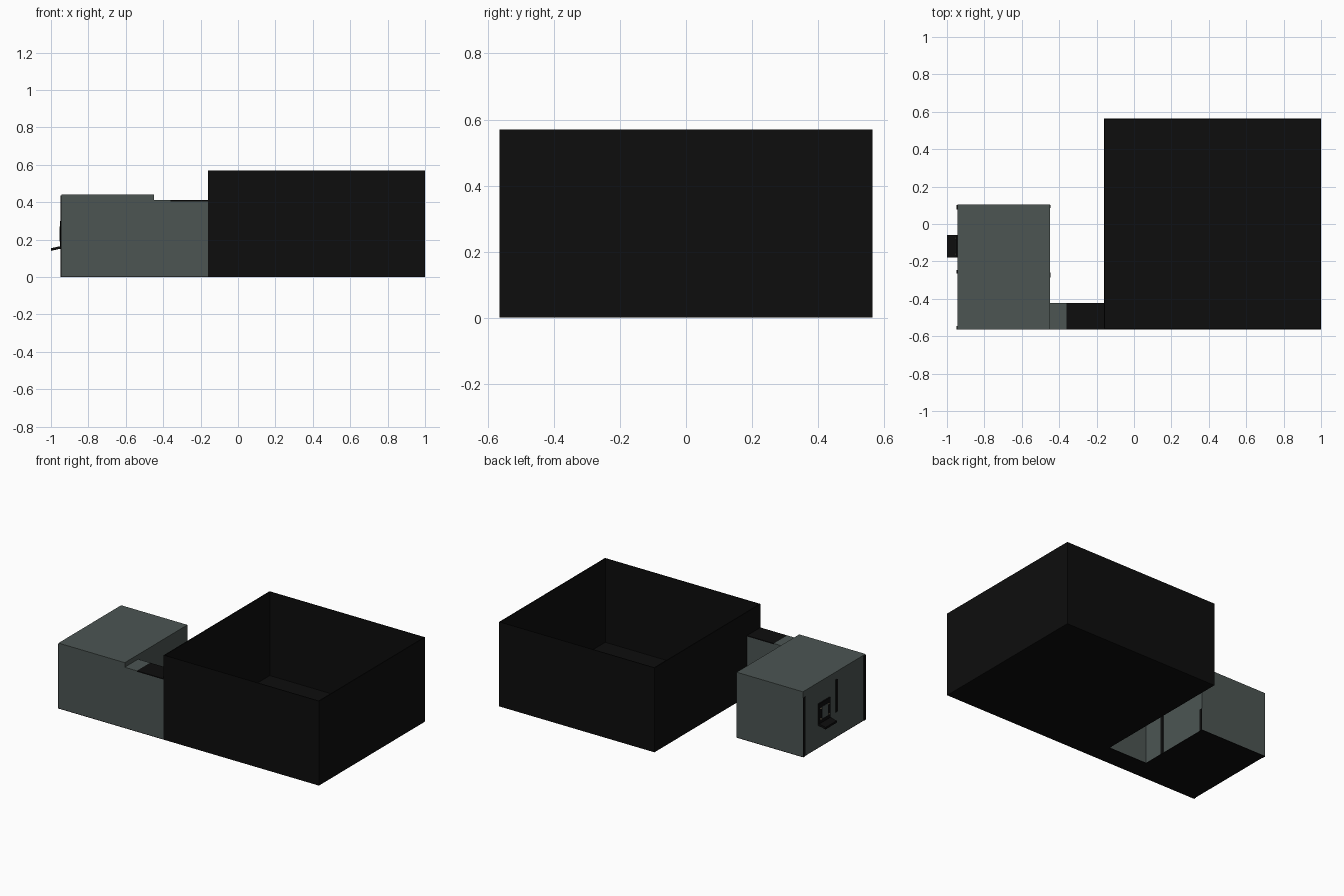
import bpy, bmesh

if "Cube" in bpy.data.objects:
    bpy.data.objects.remove(bpy.data.objects["Cube"])


def material(name, rgb):
    m = bpy.data.materials.new(name)
    m.diffuse_color = (*rgb, 1)
    m.use_nodes = True
    m.node_tree.nodes["Principled BSDF"].inputs["Base Color"].default_value = m.diffuse_color
    return m


GREY = material("slate_grey", (0.072, 0.091, 0.086))
BLACK = material("near_black", (0.004, 0.004, 0.004))
CREAM = material("cream", (0.6, 0.5, 0.3))


def box(name, x, y, z, mat):
    """Box from (min, max) ranges on each axis."""
    bm = bmesh.new()
    bmesh.ops.create_cube(bm, size=1)
    for v in bm.verts:
        v.co = [r[1] if c > 0 else r[0] for c, r in zip(v.co, (x, y, z))]
    me = bpy.data.meshes.new(name)
    bm.to_mesh(me)
    bm.free()
    me.materials.append(mat)
    ob = bpy.data.objects.new(name, me)
    bpy.context.collection.objects.link(ob)
    return ob


def walls(name, x, y, z, mat, t=0.006):
    """Four thin walls around a rectangle."""
    box(name + "_west_wall", (x[0], x[0] + t), y, z, mat)
    box(name + "_east_wall", (x[1] - t, x[1]), y, z, mat)
    inner = (x[0] + t, x[1] - t)
    box(name + "_front_wall", inner, (y[0], y[0] + t), z, mat)
    box(name + "_back_wall", inner, (y[1] - t, y[1]), z, mat)


F = -0.565  # front line shared by all rooms

# Large open-topped hall
box("hall_floor", (-0.16, 1), (F, 0.565), (0, 0.005), BLACK)
walls("hall", (-0.16, 1), (F, 0.565), (0.005, 0.57), BLACK)

# Small roofed room
box("room_floor", (-0.945, -0.45), (F, 0.103), (0, 0.004), BLACK)
walls("room", (-0.945, -0.45), (F, 0.103), (0.004, 0.436), GREY)
box("room_roof", (-0.945, -0.45), (F, 0.103), (0.436, 0.442), GREY)

# Corridor joining them, roof grey near the room and black near the hall
box("corridor_floor", (-0.45, -0.16), (F, -0.422), (0, 0.004), BLACK)
for name, y in (("front", F), ("back", -0.428)):
    box("corridor_%s_wall" % name, (-0.45, -0.16), (y, y + 0.006), (0.004, 0.405), GREY)
box("corridor_roof_grey", (-0.45, -0.36), (F, -0.422), (0.405, 0.411), GREY)
box("corridor_roof_black", (-0.36, -0.16), (F, -0.422), (0.405, 0.411), BLACK)

# Dark vertical strips on the room walls: y range, z range
for i, (y, z) in enumerate((((0.077, 0.102), (0, 0.40)),
                            ((-0.564, -0.545), (0, 0.435)),
                            ((-0.265, -0.245), (0.17, 0.39)))):
    box("west_strip_%d" % i, (-0.948, -0.944), y, z, BLACK)
for i, (y, z) in enumerate((((-0.285, -0.26), (0, 0.30)),
                            ((0.085, 0.102), (0, 0.15)))):
    box("east_strip_%d" % i, (-0.451, -0.447), y, z, BLACK)

# Wall terminal: back panel, screen, buttons and sloping tray
box("terminal_panel", (-0.953, -0.944), (-0.18, -0.06), (0.155, 0.30), BLACK)
box("terminal_screen", (-0.955, -0.952), (-0.15, -0.09), (0.19, 0.27), GREY)
for i, y in enumerate((-0.165, -0.079)):
    for j, z in enumerate((0.19, 0.26)):
        box("button_%d_%d" % (i, j), (-0.955, -0.952), (y, y + 0.006), (z, z + 0.008), CREAM)
tray = box("terminal_tray", (-1.0, -0.945), (-0.18, -0.06), (0.152, 0.166), BLACK)
for v in tray.data.vertices:
    if v.co.x < -0.99:
        v.co.z -= 0.012
